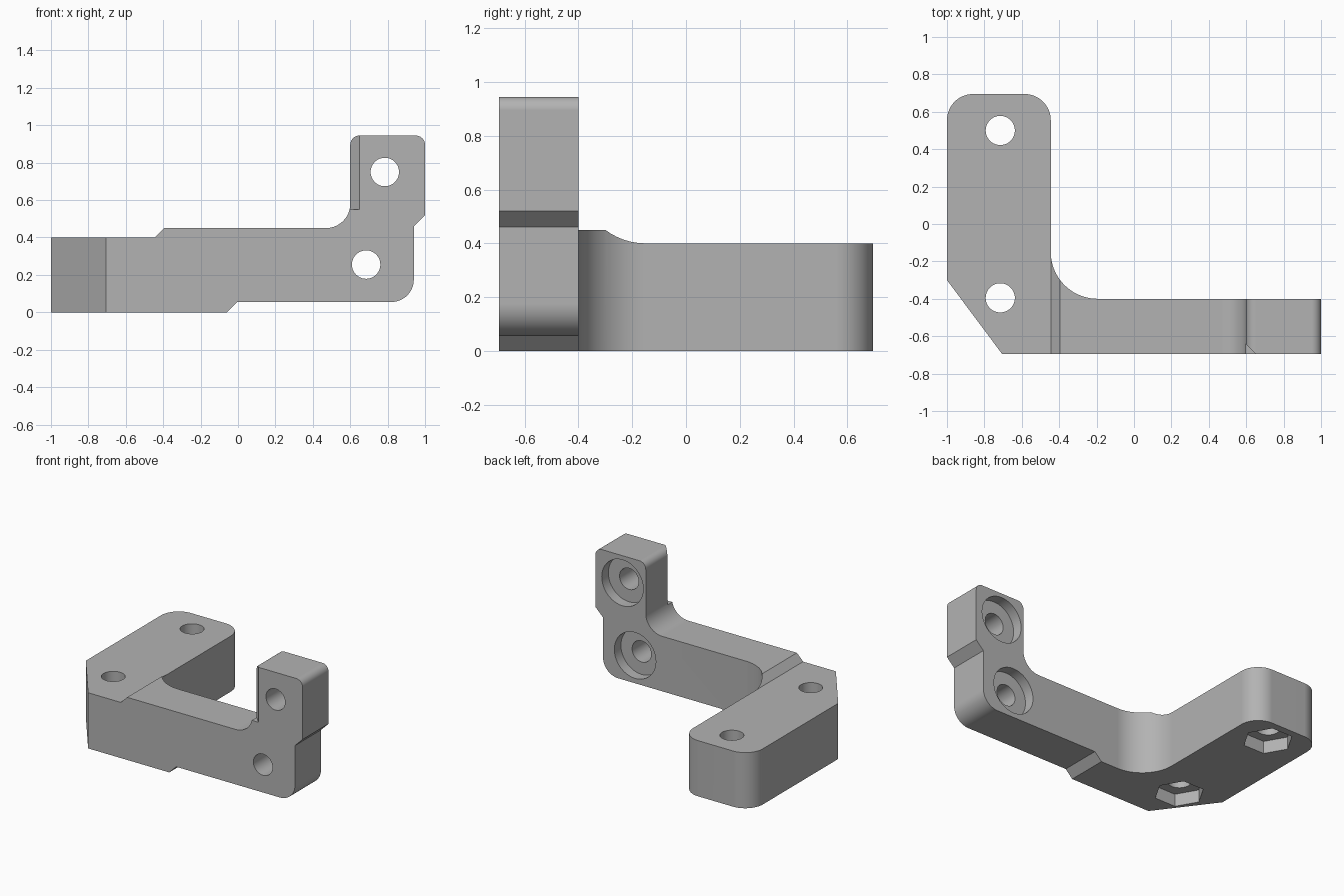
import bpy, bmesh, math
from mathutils import Vector

cube = bpy.data.objects.get("Cube")
if cube:
    bpy.data.objects.remove(cube, do_unlink=True)

grey = bpy.data.materials.new("machined grey")
grey.use_nodes = True
colour = (0.45, 0.45, 0.45, 1)
grey.diffuse_color = colour
grey.node_tree.nodes["Principled BSDF"].inputs["Base Color"].default_value = colour


def rounded(corners, steps=14):
    """Turn (u, v, radius) corners into an outline with filleted corners."""
    out = []
    for i, (u, v, r) in enumerate(corners):
        p = Vector((u, v))
        if not r:
            out.append(p)
            continue
        a = (Vector(corners[i - 1][:2]) - p).normalized()
        b = (Vector(corners[(i + 1) % len(corners)][:2]) - p).normalized()
        half = a.angle(b) / 2
        centre = p + (a + b).normalized() * r / math.sin(half)
        reach = r / math.tan(half)
        start, end = p + a * reach - centre, p + b * reach - centre
        sweep = start.angle_signed(end)
        for k in range(steps + 1):
            t = -sweep * k / steps
            c, s = math.cos(t), math.sin(t)
            out.append(centre + Vector((c * start.x - s * start.y, s * start.x + c * start.y)))
    return out


def ring(u, v, r, sides):
    return [Vector((u + r * math.cos(math.tau * k / sides),
                    v + r * math.sin(math.tau * k / sides))) for k in range(sides)]


def prism(name, outline, axis, low, high):
    """Extrude an outline along the y or z axis."""
    place = (lambda p, d: (p.x, d, p.y)) if axis == "y" else (lambda p, d: (p.x, p.y, d))
    bm = bmesh.new()
    base = [bm.verts.new(place(p, low)) for p in outline]
    top = [bm.verts.new(place(p, high)) for p in outline]
    bm.faces.new(base)
    bm.faces.new(top)
    for i in range(len(base)):
        bm.faces.new((base[i - 1], base[i], top[i], top[i - 1]))
    bmesh.ops.recalc_face_normals(bm, faces=bm.faces)
    mesh = bpy.data.meshes.new(name)
    bm.to_mesh(mesh)
    bm.free()
    mesh.materials.append(grey)
    obj = bpy.data.objects.new(name, mesh)
    bpy.context.collection.objects.link(obj)
    return obj


def combine(body, tool, operation):
    tool.hide_render = True
    bpy.context.view_layer.objects.active = body
    mod = body.modifiers.new(operation.lower(), "BOOLEAN")
    mod.operation, mod.object, mod.solver = operation, tool, "EXACT"
    bpy.ops.object.modifier_apply(modifier=mod.name)
    bpy.data.objects.remove(tool, do_unlink=True)


# Elevation profile of the arm and upright, trimmed by the L-shaped plan
bracket = prism("bracket", rounded([
    (-1.1, 0, 0), (-0.06, 0, 0), (-0.005, 0.055, 0), (0.94, 0.055, 0.12),
    (0.94, 0.46, 0), (1, 0.52, 0), (1, 0.945, 0.05), (0.6, 0.945, 0.05),
    (0.6, 0.45, 0.13), (-0.395, 0.45, 0), (-0.445, 0.4, 0), (-1.1, 0.4, 0)]), "y", -1, 1)
plan = prism("plan_trim", rounded([
    (-0.705, -0.695, 0), (1.1, -0.695, 0), (1.1, -0.4, 0), (-0.445, -0.4, 0.25),
    (-0.445, 0.695, 0.14), (-1, 0.695, 0.14), (-1, -0.3, 0)]), "z", -0.2, 1.2)
combine(bracket, plan, "INTERSECT")

# Relief chamfer on the upright's front inner edge
wedge = [Vector(p) for p in ((0.54, -0.585), (0.54, -0.75), (0.705, -0.75))]
combine(bracket, prism("relief", wedge, "z", 0.55, 1.1), "DIFFERENCE")

# Foot bolt holes with hexagonal nut pockets underneath
for y in (-0.395, 0.5):
    combine(bracket, prism("bolt_hole", ring(-0.715, y, 0.078, 48), "z", -0.1, 0.6), "DIFFERENCE")
    combine(bracket, prism("nut_pocket", ring(-0.715, y, 0.165, 6), "z", -0.1, 0.09), "DIFFERENCE")

# Upright screw holes, counterbored from the back
for x, z in ((0.785, 0.75), (0.685, 0.255)):
    combine(bracket, prism("screw_hole", ring(x, z, 0.076, 48), "y", -0.9, -0.2), "DIFFERENCE")
    combine(bracket, prism("counterbore", ring(x, z, 0.165, 48), "y", -0.475, -0.2), "DIFFERENCE")

# Smooth fillets, crisp edges, flat planes
bpy.ops.object.select_all(action="DESELECT")
bracket.select_set(True)
bpy.context.view_layer.objects.active = bracket
bpy.ops.object.shade_smooth_by_angle(angle=math.radians(25))
weighted = bracket.modifiers.new("weighted normals", "WEIGHTED_NORMAL")
weighted.keep_sharp = True
